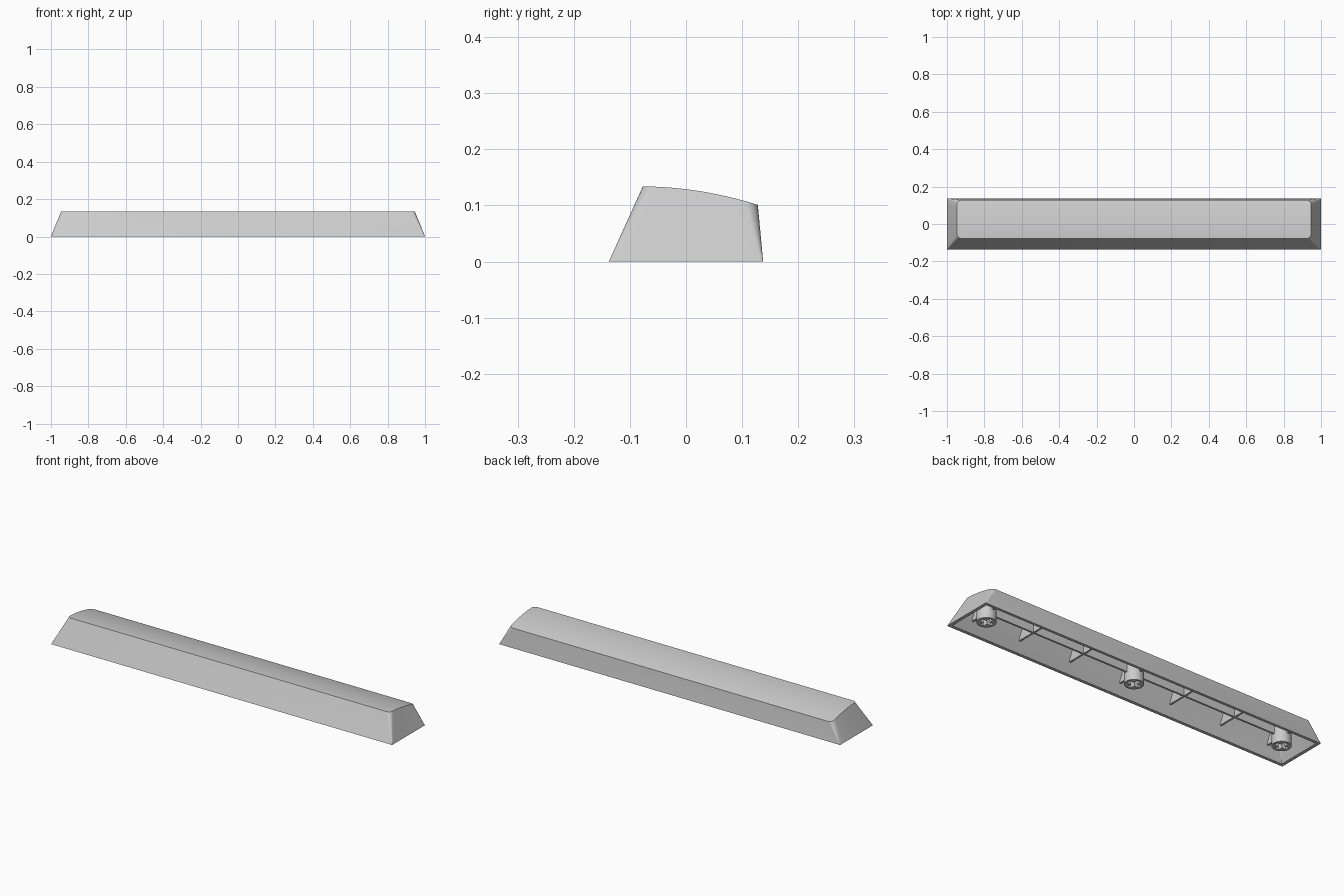
import bpy, bmesh, math

cube = bpy.data.objects.get("Cube")
if cube:
    bpy.data.objects.remove(cube, do_unlink=True)

grey = bpy.data.materials.new("light_grey_plastic")
grey.use_nodes = True
COLOUR = (0.6, 0.6, 0.6, 1)
grey.diffuse_color = COLOUR
grey.node_tree.nodes["Principled BSDF"].inputs["Base Color"].default_value = COLOUR


def finish(bm, name):
    bmesh.ops.recalc_face_normals(bm, faces=bm.faces)
    mesh = bpy.data.meshes.new(name)
    bm.to_mesh(mesh)
    bm.free()
    obj = bpy.data.objects.new(name, mesh)
    bpy.context.collection.objects.link(obj)
    mesh.materials.append(grey)
    bpy.ops.object.select_all(action='DESELECT')
    obj.select_set(True)
    bpy.context.view_layer.objects.active = obj
    bpy.ops.object.shade_smooth_by_angle(angle=math.radians(30))
    return obj


def top_height(y):
    # gently domed upper surface, falling towards the back
    s = y + 0.077
    return 0.134 - 0.007 * s - 0.75 * s * s


def half_outline(hx, y0, y1, r, corner=6, side=10):
    pts = []
    for i in range(corner + 1):
        a = math.pi / 2 * i / corner
        pts.append((hx - r + r * math.sin(a), y0 + r - r * math.cos(a)))
    for i in range(1, side):
        pts.append((hx, y0 + r + (y1 - y0 - 2 * r) * i / side))
    for i in range(corner + 1):
        a = math.pi / 2 * i / corner
        pts.append((hx - r + r * math.cos(a), y1 - r + r * math.sin(a)))
    return pts


def add_ring(bm, outline, height):
    right = [bm.verts.new((x, y, height(y))) for x, y in outline]
    left = [bm.verts.new((-x, y, height(y))) for x, y in outline]
    return right, left


def bridge(bm, a, b):
    a, b = a[0] + a[1][::-1], b[0] + b[1][::-1]
    for i in range(len(a)):
        j = (i + 1) % len(a)
        bm.faces.new((a[i], a[j], b[j], b[i]))


def cap(bm, ring):
    right, left = ring
    for i in range(len(right) - 1):
        bm.faces.new((right[i], right[i + 1], left[i + 1], left[i]))


# Hollow shell: outer skin, bottom rim and inner skin
bm = bmesh.new()
outer_top = add_ring(bm, half_outline(0.946, -0.077, 0.128, 0.022), top_height)
outer_base = add_ring(bm, half_outline(1.0, -0.1375, 0.1375, 0.002), lambda y: 0)
inner_base = add_ring(bm, half_outline(0.983, -0.121, 0.123, 0.002), lambda y: 0)
inner_top = add_ring(bm, half_outline(0.93, -0.072, 0.115, 0.012),
                     lambda y: top_height(y) - 0.025)
cap(bm, outer_top)
bridge(bm, outer_top, outer_base)
bridge(bm, outer_base, inner_base)
bridge(bm, inner_base, inner_top)
cap(bm, inner_top)
finish(bm, "shell")


# Round stems with a cross-shaped socket
def loop(bm, pts, z):
    vs = [bm.verts.new((x, y, z)) for x, y in pts]
    return vs, [bm.edges.new((vs[i], vs[i - 1])) for i in range(len(vs))]


def walls(bm, low, high):
    for i in range(len(low)):
        bm.faces.new((low[i - 1], low[i], high[i], high[i - 1]))


def stem(name, x):
    bm = bmesh.new()
    n, radius, arm, slot = 32, 0.046, 0.034, 0.0105
    circle = [(radius * math.cos(2 * math.pi * i / n),
               radius * math.sin(2 * math.pi * i / n)) for i in range(n)]
    cross = []
    for k in range(4):
        c, s = round(math.cos(k * math.pi / 2)), round(math.sin(k * math.pi / 2))
        for px, py in ((arm, -slot), (arm, slot), (slot, slot)):
            cross.append((px * c - py * s, px * s + py * c))
    rim, rim_edges = loop(bm, circle, 0.002)
    mouth, mouth_edges = loop(bm, cross, 0.002)
    bmesh.ops.triangle_fill(bm, edges=rim_edges + mouth_edges, use_beauty=True)
    root, _ = loop(bm, circle, 0.112)
    floor, _ = loop(bm, cross, 0.07)
    walls(bm, rim, root)
    walls(bm, mouth, floor)
    bm.faces.new(floor)
    bm.faces.new(root)
    obj = finish(bm, name)
    obj.location.x = x


for name, x in (("centre_stem", 0), ("left_stem", 0.88), ("right_stem", -0.88)):
    stem(name, x)


# Ribs: yz profile given thickness along x
def rib(name, profile, x0, x1):
    bm = bmesh.new()
    a = [bm.verts.new((x0, y, z)) for y, z in profile]
    b = [bm.verts.new((x1, y, z)) for y, z in profile]
    walls(bm, a, b)
    bm.faces.new(a)
    bm.faces.new(b)
    finish(bm, name)


def cross_rib(name, x, y0, y1):
    profile = [(y0, 0.05), (y1, 0.05), (min(y1, 0.118), 0.09), (max(y0, -0.075), 0.118)]
    rib(name, profile, x - 0.005, x + 0.005)


for side, sign in (("left", 1), ("right", -1)):
    cross_rib(side + "_inner_cross_rib", sign * 0.3, -0.105, 0.122)
    cross_rib(side + "_outer_cross_rib", sign * 0.6, -0.105, 0.122)

# Short fins joining each stem to the front and back walls
for side, x in (("centre", 0), ("left", 0.88), ("right", -0.88)):
    cross_rib(side + "_stem_front_fin", x, -0.105, -0.04)
    cross_rib(side + "_stem_back_fin", x, 0.04, 0.122)

# Long ribs between the stems
long_profile = [(-0.005, 0.05), (0.005, 0.05), (0.005, 0.115), (-0.005, 0.115)]
rib("left_long_rib", long_profile, 0.04, 0.84)
rib("right_long_rib", long_profile, -0.84, -0.04)
